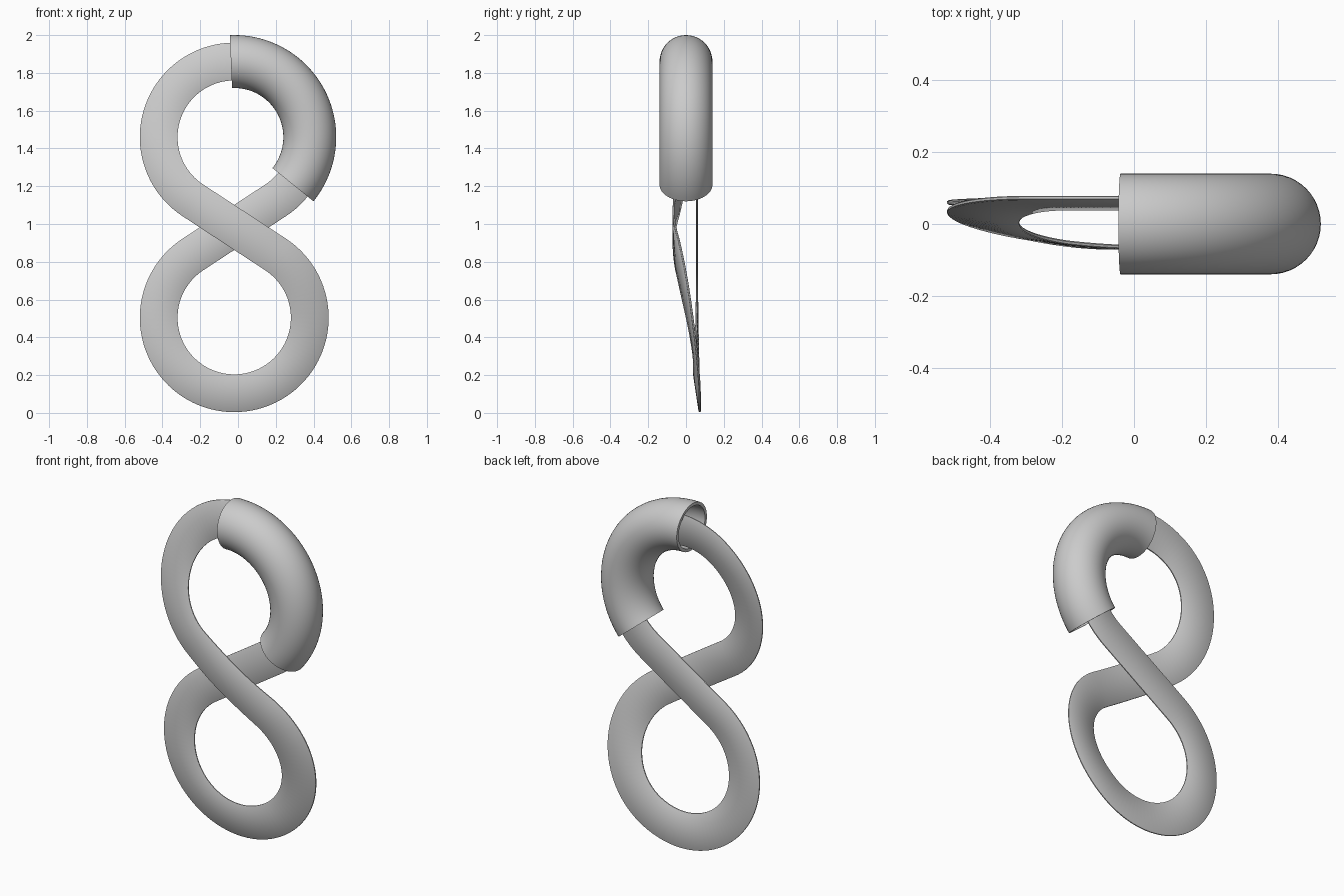
import bpy
import bmesh
from math import sin, cos, pi, acos, sqrt, radians
from mathutils import Vector

cube = bpy.data.objects.get("Cube")
if cube:
    bpy.data.objects.remove(cube, do_unlink=True)

LOOP_R = 0.4                                # centreline radius of both loops
CROSS = Vector((-0.02, 0, 0.982))           # where the strands cross
HALF_GAP = 0.478                            # crossing to loop centre
TOP = CROSS + Vector((0, 0, HALF_GAP))
LOW = CROSS - Vector((0, 0, HALF_GAP))
Y = Vector((0, 1, 0))


def ease(t):
    t = max(0, min(1, t))
    return t * t * (3 - 2 * t)


def radial(a):
    return Vector((cos(a), 0, sin(a)))


def closed_sweep(name, rings):
    """Skin a closed series of closed rings into one solid."""
    bm = bmesh.new()
    loops = [[bm.verts.new(p) for p in ring] for ring in rings]
    for i, a in enumerate(loops):
        b = loops[(i + 1) % len(loops)]
        for j in range(len(a)):
            k = (j + 1) % len(a)
            bm.faces.new((a[j], a[k], b[k], b[j]))
    bmesh.ops.recalc_face_normals(bm, faces=bm.faces)
    mesh = bpy.data.meshes.new(name)
    bm.to_mesh(mesh)
    bm.free()
    obj = bpy.data.objects.new(name, mesh)
    bpy.context.collection.objects.link(obj)
    bpy.ops.object.select_all(action='DESELECT')
    obj.select_set(True)
    bpy.context.view_layer.objects.active = obj
    bpy.ops.object.shade_smooth_by_angle(angle=radians(40))
    return obj


# Half of the figure eight: straight, long arc, straight
lean = acos(LOOP_R / HALF_GAP)
start, end = pi / 2 - lean, lean - 3 * pi / 2
straight = sqrt(HALF_GAP ** 2 - LOOP_R ** 2)
arc = LOOP_R * (start - end)
first, last = (LOW + LOOP_R * radial(a) for a in (start, end))
STEPS, ARC_STEPS = 8, 80
half = []                                   # (point, outward, distance)
for i in range(STEPS):
    t = i / STEPS
    half.append((CROSS.lerp(first, t), radial(start), straight * t))
for i in range(ARC_STEPS):
    t = i / ARC_STEPS
    out = radial(start + (end - start) * t)
    half.append((LOW + LOOP_R * out, out, straight + arc * t))
for i in range(STEPS + 1):
    t = i / STEPS
    half.append((last.lerp(CROSS, t), radial(end), straight * (1 + t) + arc))

# Thin ribbon section with softened edges: (across, through)
corner = [(0.1, 0.003), (0.096, 0.006)]
section = corner + [(-u, v) for u, v in reversed(corner)]
section += [(-u, -v) for u, v in section]


def ribbon_ring(sample, upper):
    p, out, s = sample
    depth = -0.065 + 0.123 * ease(s / 1.05)
    tilt = 0.15 * ease(s / 0.6) * (1 - ease((s - 1.3) / 0.8))
    if upper:                               # half turn about the crossing
        p, tilt = 2 * CROSS - p, -tilt
    return [p + out * u + Y * (depth + v + tilt * u) for u, v in section]


rings = [ribbon_ring(h, False) for h in half]
rings += [ribbon_ring(h, True) for h in reversed(half[1:-1])]
closed_sweep("ribbon", rings)


# Hollow curved sleeve around the upper loop
def sleeve_ring(a, r):
    out = radial(a)
    return [TOP + out * (LOOP_R + r * cos(b)) + Y * (r * sin(b))
            for b in (2 * pi * j / 48 for j in range(48))]


angles = [radians(92.5 - 131.5 * i / 48) for i in range(49)]
rings = [sleeve_ring(a, 0.14) for a in angles]
rings += [sleeve_ring(a, 0.122) for a in reversed(angles)]
closed_sweep("sleeve", rings)
